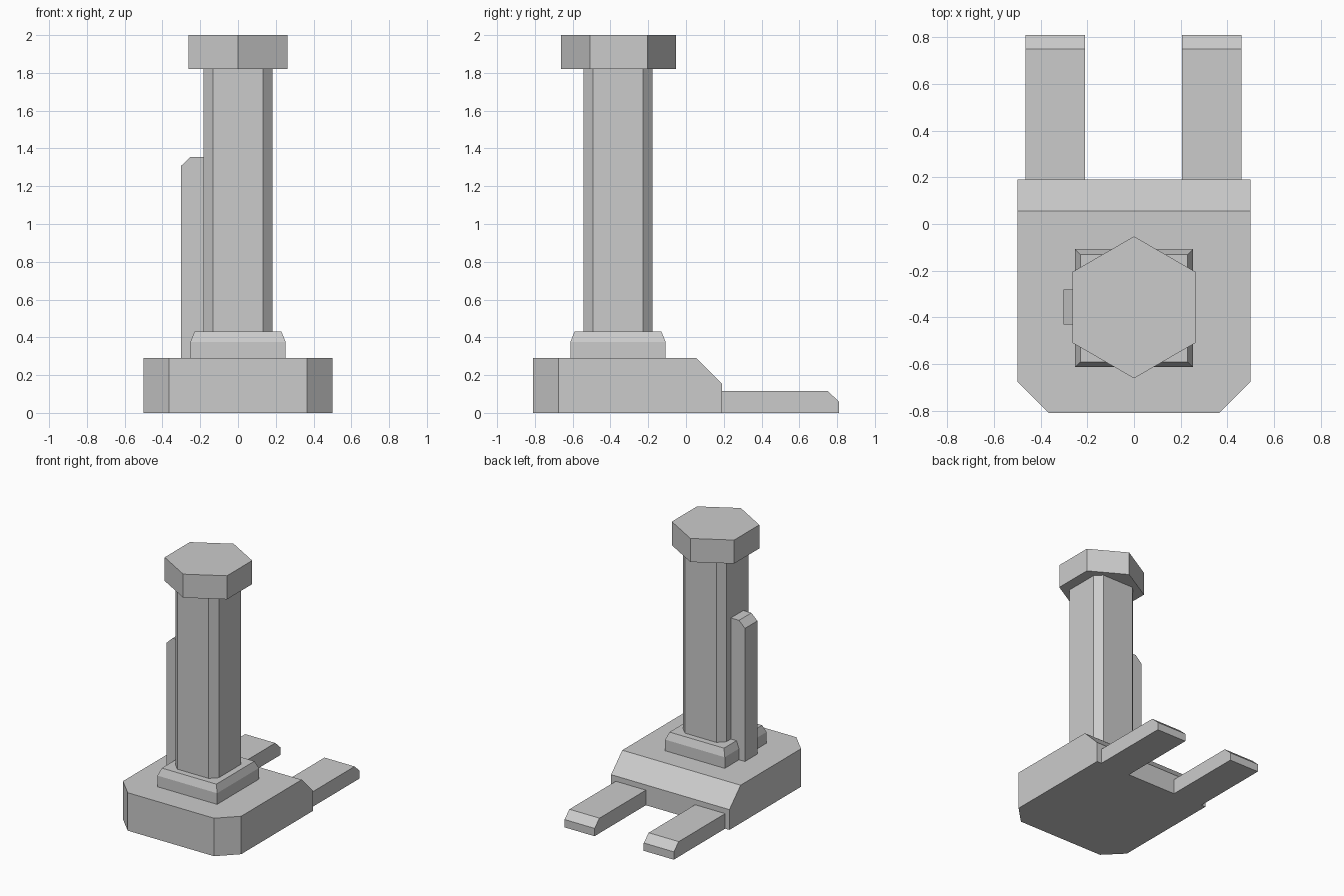
import bpy, bmesh, math
from mathutils import Vector

if "Cube" in bpy.data.objects:
    bpy.data.objects.remove(bpy.data.objects["Cube"])

CY = -0.36  # y centre of the upright parts


def finish(name, bm):
    bmesh.ops.recalc_face_normals(bm, faces=bm.faces)
    me = bpy.data.meshes.new(name)
    bm.to_mesh(me)
    bm.free()
    ob = bpy.data.objects.new(name, me)
    bpy.context.collection.objects.link(ob)
    return ob


def extruded(points, direction):
    """Solid made by pushing a flat 3D outline along a direction."""
    bm = bmesh.new()
    face = bm.faces.new([bm.verts.new(p) for p in points])
    ext = bmesh.ops.extrude_face_region(bm, geom=[face])["geom"]
    bmesh.ops.translate(bm, vec=Vector(direction),
                        verts=[v for v in ext if isinstance(v, bmesh.types.BMVert)])
    return bm


def cut_square(half, cut):
    """Square outline with all four corners cut, centred on the column axis."""
    a = half - cut
    pts = [(a, -half), (half, -a), (half, a), (a, half),
           (-a, half), (-half, a), (-half, -a), (-a, -half)]
    return [(x, y + CY) for x, y in pts]


# Base: side profile with sloped back top edge
profile = [(-0.81, 0), (0.19, 0), (0.19, 0.155), (0.055, 0.29), (-0.81, 0.29)]
bm = extruded([(-0.5, y, z) for y, z in profile], (1, 0, 0))
# Cut the two front vertical corners
corners = [e for e in bm.edges
           if all(v.co.y < -0.8 for v in e.verts)
           and abs(e.verts[0].co.z - e.verts[1].co.z) > 0.2]
bmesh.ops.bevel(bm, geom=corners, offset=0.135, segments=1, affect='EDGES')
finish("base", bm)

# Two flat prongs with sloped tips
prong = [(0.19, 0), (0.81, 0), (0.81, 0.06), (0.75, 0.115), (0.19, 0.115)]
for side, x in (("left", -0.464), ("right", 0.206)):
    finish(f"{side}_prong", extruded([(x, y, z) for y, z in prong], (0.254, 0, 0)))

# Square collar with sloped upper rim
bm = bmesh.new()
rings = [[bm.verts.new((sx * h, CY + sy * h, z))
          for sx, sy in ((-1, -1), (1, -1), (1, 1), (-1, 1))]
         for h, z in ((0.252, 0.29), (0.252, 0.375), (0.23, 0.43))]
for low, high in zip(rings, rings[1:]):
    for i in range(4):
        j = (i + 1) % 4
        bm.faces.new((low[i], low[j], high[j], high[i]))
bm.faces.new(rings[0])
bm.faces.new(rings[-1])
finish("collar", bm)

# Column with cut corners
finish("column", extruded([(x, y, 0.43) for x, y in cut_square(0.183, 0.05)], (0, 0, 1.39)))

# Hexagonal cap with corners pointing front and back
R = 0.304
hexagon = [(R * math.sin(i * math.pi / 3), CY + 0.003 + R * math.cos(i * math.pi / 3), 1.82)
           for i in range(6)]
finish("cap", extruded(hexagon, (0, 0, 0.18)))

# Upright rail on the left face of the column
rail = [(-0.302, 0.29), (-0.18, 0.29), (-0.18, 1.355), (-0.252, 1.355), (-0.302, 1.307)]
finish("side_rail", extruded([(x, -0.43, z) for x, z in rail], (0, 0.15, 0)))
